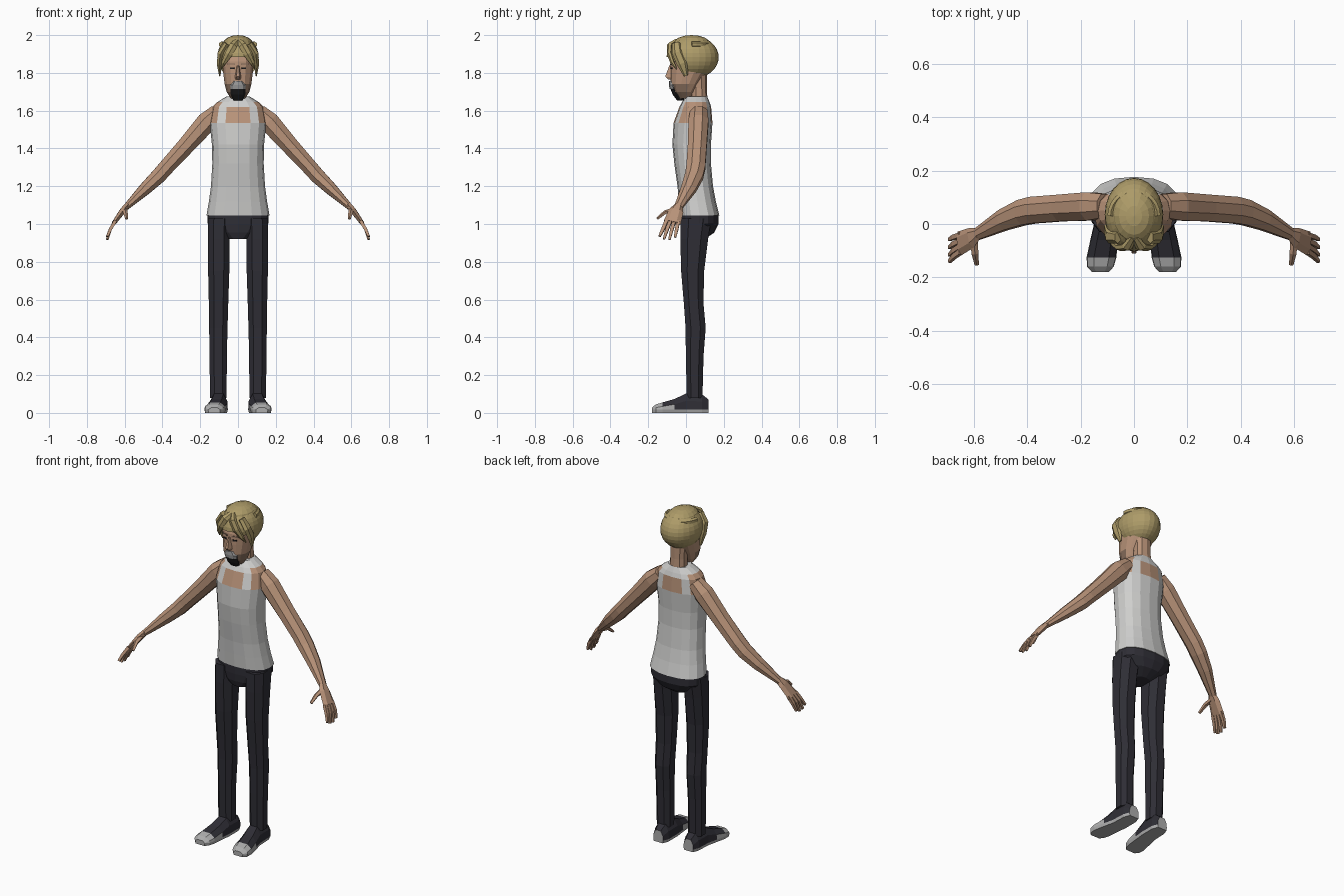
import bpy, bmesh, math
from mathutils import Vector as V


def mat(name, r, g, b):
    m = bpy.data.materials.new(name)
    m.diffuse_color = (r, g, b, 1)
    return m


SKIN = mat("skin", .48, .29, .19)
SHIRT = mat("shirt white", .62, .62, .61)
PANTS = mat("trouser navy", .028, .027, .036)
HAIR = mat("hair blond", .42, .33, .14)
BLACK = mat("beard black", .012, .012, .013)
GREY = mat("beard grey", .33, .33, .33)
SOLE = mat("sole grey", .42, .42, .42)
STUBBLE = mat("stubble brown", .25, .16, .11)


def finish(name, bm, mats, rule=None):
    bmesh.ops.recalc_face_normals(bm, faces=bm.faces)
    if rule:
        for f in bm.faces:
            f.material_index = rule(f.calc_center_median())
    me = bpy.data.meshes.new(name)
    bm.to_mesh(me)
    bm.free()
    for m in mats:
        me.materials.append(m)
    ob = bpy.data.objects.new(name, me)
    bpy.context.collection.objects.link(ob)
    return ob


def loft(name, rings, mats, rule=None):
    """Skin a list of equal-length point rings and cap both ends."""
    bm = bmesh.new()
    vs = [[bm.verts.new(p) for p in r] for r in rings]
    n = len(vs[0])
    for a, b in zip(vs, vs[1:]):
        for i in range(n):
            j = (i + 1) % n
            bm.faces.new((a[i], a[j], b[j], b[i]))
    bm.faces.new(vs[0])
    bm.faces.new(vs[-1])
    return finish(name, bm, mats, rule)


def ring(z, hw, yf, yb, n=16, cx=0, phase=0, p=.85):
    """Horizontal rounded ring from half width and front/back depth."""
    out = []
    for i in range(n):
        a = (i + phase) * 2 * math.pi / n
        s, c = math.sin(a), math.cos(a)
        s, c = (math.copysign(abs(k) ** p, k) for k in (s, c))
        out.append((cx + hw * s, (yf + yb) / 2 - (yb - yf) / 2 * c, z))
    return out


def tube(name, pts, mats, n=8, s=1, side=(0, 1, 0)):
    """Tube through (x, y, z, r_across, r_side); s mirrors x."""
    P = [V(p[:3]) for p in pts]
    rings = []
    for i, p in enumerate(pts):
        t = (P[min(i + 1, len(P) - 1)] - P[max(i - 1, 0)]).normalized()
        w = V(side)
        w = (w - t * w.dot(t)).normalized()
        u = w.cross(t)
        r = []
        for k in range(n):
            a = (k + .5) * 2 * math.pi / n
            q = P[i] + (u * p[3] * math.cos(a) + w * p[4] * math.sin(a)) / math.cos(math.pi / n)
            r.append((q.x * s, q.y, q.z))
        rings.append(r)
    return loft(name, rings, mats)


def ellipsoid(name, c, r, m, seg=20, rows=12, cut=None):
    bm = bmesh.new()
    bmesh.ops.create_uvsphere(bm, u_segments=seg, v_segments=rows, radius=1)
    for v in bm.verts:
        v.co = V([c[i] + v.co[i] * r[i] for i in range(3)])
    if cut:
        bmesh.ops.delete(bm, geom=[f for f in bm.faces if cut(f.calc_center_median())],
                         context='FACES')
    return finish(name, bm, [m])


# Tank top torso with bare neckline and shoulders
def torso_rule(c):
    if 1.53 < c.z < 1.625 and abs(c.x) < .06:
        return 1
    return 1 if c.z > 1.55 and abs(c.x) > .1 else 0


loft("torso", [ring(*r) for r in (
    (1.045, .167, -.032, .177), (1.12, .154, -.038, .158), (1.2, .143, -.045, .143),
    (1.32, .136, -.062, .132), (1.42, .138, -.072, .132), (1.535, .15, -.066, .14),
    (1.62, .135, -.035, .133), (1.645, .11, -.022, .125), (1.675, .062, 0, .112))],
    [SHIRT, SKIN], torso_rule)

# Pelvis
loft("pelvis", [ring(*r) for r in (
    (1.05, .163, -.03, .172), (1.0, .16, -.03, .172), (.955, .115, -.026, .15),
    (.92, .055, -.015, .1))], [PANTS])

# Neck and head
loft("neck", [ring(1.64, .052, .025, .115, 10), ring(1.72, .047, .025, .11, 10),
              ring(1.82, .05, .02, .11, 10)], [SKIN])
loft("head", [ring(*r, n=14) for r in (
    (1.665, .038, -.04, .02), (1.70, .062, -.068, .045), (1.74, .072, -.08, .07),
    (1.80, .08, -.083, .11), (1.86, .086, -.082, .13), (1.93, .08, -.06, .13),
    (1.975, .04, -.02, .09))], [SKIN, STUBBLE],
    lambda c: int(c.z < 1.73 and c.y < .0))

# Nose wedge
loft("nose", [[(-.008, -.075, 1.84), (.008, -.075, 1.84), (.003, -.088, 1.84), (-.003, -.088, 1.84)],
              [(-.018, -.075, 1.775), (.018, -.075, 1.775), (.008, -.11, 1.78), (-.008, -.11, 1.78)],
              [(-.014, -.075, 1.765), (.014, -.075, 1.765), (.006, -.095, 1.765), (-.006, -.095, 1.765)]],
     [SKIN])

# Goatee: black chin, grey around the mouth
loft("goatee", [ring(*r, n=10) for r in (
    (1.655, .026, -.048, -.01), (1.685, .04, -.07, -.01), (1.722, .042, -.085, -.03))], [BLACK])
loft("moustache", [ring(*r, n=10) for r in (
    (1.715, .04, -.087, -.03), (1.735, .044, -.09, -.03), (1.757, .026, -.09, -.03))], [GREY])

# Hair shell with face opening, crown and rim
ellipsoid("hair", (0, .035, 1.883), (.11, .138, .113), HAIR, 24, 16,
          lambda c: c.y < .005 and c.z < 1.895 - abs(c.x) * .5)
ellipsoid("hair_crown", (0, .03, 1.952), (.08, .1, .048), HAIR, 16, 8)
rim = []
for i in range(13):
    a = math.pi * i / 12
    rim.append((.088 * math.cos(a), .03 + .09 * math.sin(a), 1.95, .012, .014))
tube("hair_rim", rim, [HAIR], 6, 1, (0, 0, 1))

for s, tag in ((1, "left"), (-1, "right")):
    # Fringe locks swept from the parting
    tube("fringe_" + tag, [(.005, -.05, 1.97, .012, .01), (.025, -.085, 1.945, .02, .014),
                           (.05, -.088, 1.9, .02, .012), (.075, -.072, 1.855, .012, .01),
                           (.088, -.05, 1.82, .003, .003)], [HAIR], 6, s)
    tube("side_lock_" + tag, [(.06, -.05, 1.955, .014, .02), (.092, -.045, 1.905, .015, .025),
                              (.1, -.02, 1.85, .012, .025), (.096, .0, 1.785, .004, .01)],
         [HAIR], 6, s)
    # Brow and eye
    tube("brow_" + tag, [(.014, -.077, 1.847, .004, .007), (.052, -.064, 1.847, .003, .007)],
         [STUBBLE], 4, s)
    tube("eye_" + tag, [(.02, -.079, 1.825, .004, .004), (.042, -.071, 1.825, .004, .004)],
         [BLACK], 4, s)

    # Arm
    tube("arm_" + tag, [(.11, .068, 1.595, .04, .045), (.165, .066, 1.54, .054, .053),
                        (.275, .06, 1.415, .046, .05), (.38, .052, 1.3, .041, .05),
                        (.42, .043, 1.255, .04, .048), (.49, .015, 1.188, .033, .04),
                        (.592, -.04, 1.09, .016, .022)], [SKIN], 8, s)
    # Hand: palm, fingers and thumb
    tube("palm_" + tag, [(.585, -.037, 1.1, .015, .02), (.61, -.052, 1.07, .016, .034),
                         (.655, -.073, 1.008, .011, .04)], [SKIN], 6, s)
    for k, (tip, z) in enumerate(((-.14, .935), (-.117, .92), (-.088, .917), (-.058, .93))):
        y = -.104 + k * .021
        tube(f"finger_{k + 1}_{tag}", [(.65, y, 1.015, .009, .009),
                                       (.676, (y + tip) / 2, .972, .008, .009),
                                       (.692, tip, z, .006, .006)], [SKIN], 4, s)
    tube("thumb_" + tag, [(.6, -.06, 1.075, .011, .012), (.597, -.11, 1.062, .009, .011),
                          (.59, -.152, 1.028, .006, .007)], [SKIN], 5, s, (1, 0, 0))

    # Trouser leg
    loft("leg_" + tag, [ring(z, hw, yf, yb, 8, s * cx, .5, .85) for z, cx, hw, yf, yb in (
        (1.03, .1, .064, -.034, .14), (.92, .102, .062, -.035, .122), (.75, .102, .06, -.03, .1),
        (.58, .103, .055, -.015, .096), (.45, .104, .052, -.006, .108),
        (.3, .105, .049, -.004, .096), (.08, .104, .047, .001, .09))], [PANTS])

    # Shoe with pale sole, toe cap and heel patch
    secs = []
    for y, cx, hw, top in ((.12, .1, .032, .07), (.085, .1, .046, .098), (.0, .102, .048, .102),
                           (-.06, .112, .052, .074), (-.125, .122, .056, .055),
                           (-.16, .126, .05, .045), (-.18, .126, .032, .028)):
        half = [(hw * .92, 0), (hw, .017), (hw * .95, top * .62), (hw * .5, top)]
        prof = half + [(-x, z) for x, z in reversed(half)]
        secs.append([(s * (cx + x), y, z) for x, z in prof])
    loft("shoe_" + tag, secs, [PANTS, SOLE],
         lambda c: int(c.z < .016 or c.y < -.13 or c.y > .118 or (c.y < -.08 and c.z < .035)))
